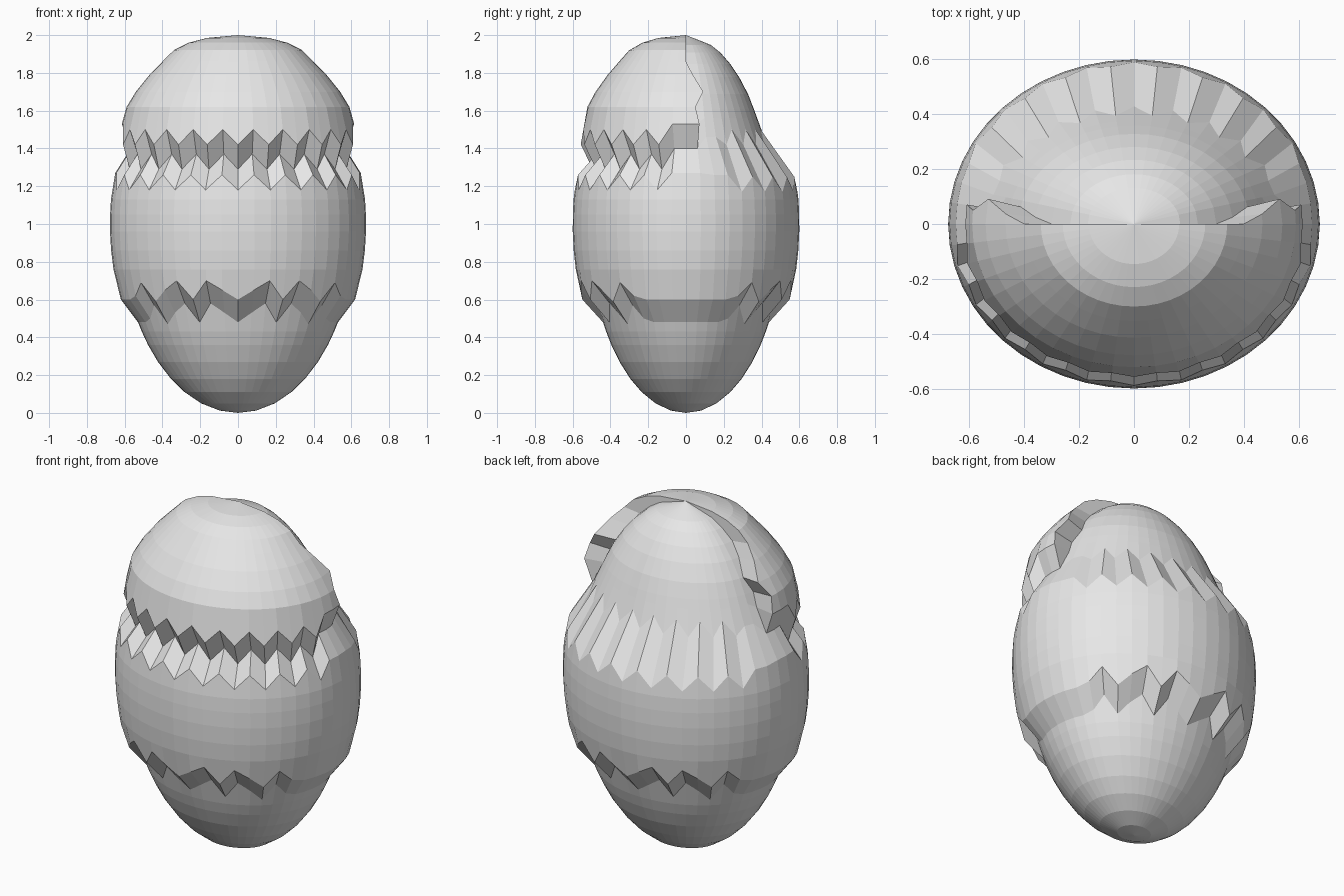
import bpy, bmesh
from math import sin, cos, radians

cube = bpy.data.objects.get("Cube")
if cube:
    bpy.data.objects.remove(cube, do_unlink=True)

# Half-width profiles (height, radius): thick outer shell and the egg inside it
OUTER = [(0.55, 0.60), (0.6, 0.62), (0.7, 0.65), (0.83, 0.67), (1.0, 0.68), (1.14, 0.672),
         (1.27, 0.65), (1.53, 0.615), (1.62, 0.59), (1.71, 0.535), (1.8, 0.46),
         (1.92, 0.34), (1.965, 0.25), (1.985, 0.165), (2.0, 0)]
HEAD = [(1.4, 0.56), (1.48, 0.52), (1.6, 0.465), (1.7, 0.415), (1.8, 0.345), (1.88, 0.27),
        (1.94, 0.19), (1.97, 0.11), (1.985, 0)]
OUTER_DEPTH, BODY_DEPTH, HEAD_DEPTH = 0.885, 0.83, 0.78
NECK = 1.41                                  # the head is flatter above this
STEP = 7.5                                   # degrees between columns
SEAM = 97.5                                  # where the hood ends at each side
LOW_TEETH = [0.6, 0.65, 0.7, 0.6, 0.7, 0.65, 0.59, 0.69, 0.62]
LOW_RINGS = [0.012, 0.05, 0.11, 0.18, 0.27, 0.36, 0.43]
MID_RINGS = [0.76, 0.86, 0.96, 1.05, 1.13]
TOP_RINGS = [1.62, 1.7, 1.79, 1.86, 1.92, 1.96, 1.985]
SEAM_WOBBLE = [95.5, 101, 95, 90, 90, 90, 90]     # jagged hood edge, per top ring


def radius(profile, z):
    for (z0, r0), (z1, r1) in zip(profile, profile[1:]):
        if z <= z1:
            return r0 + (r1 - r0) * (z - z0) / (z1 - z0)
    return 0


def point(angle, z, outer):
    if outer:
        r, depth = radius(OUTER, z), OUTER_DEPTH
    elif z < NECK:
        r, depth = 0.62 * (1 - (z - 1) ** 2) ** 0.5, BODY_DEPTH
    else:
        r, depth = radius(HEAD, z), HEAD_DEPTH
    a = radians(angle)
    return (r * sin(a), -r * cos(a) * depth, z)


def column(angle, hood, seam):
    """Points from bottom to top along one meridian of the right half."""
    i = round(angle / STEP)
    odd = i % 2
    # Jagged heights of the lower edge, band top, groove and hood edge
    j = min(i, 24 - i)
    low = LOW_TEETH[j] if j < len(LOW_TEETH) else 0.6
    if angle < 80:
        brim = 1.42 + 0.08 * odd
        groove, band = brim - 0.13, brim - 0.24
    elif angle < 100:
        brim, groove, band = 1.53, 1.4, 1.27
    elif angle < 118:
        brim, groove, band = 1.56, 1.46, 1.26
    else:
        brim, groove, band = 1.56, 1.42 + 0.08 * odd, 1.17 + 0.08 * odd
    pts = [point(angle, z, False) for z in LOW_RINGS + [low - 0.12]]
    pts += [point(angle, z, True) for z in [low] + MID_RINGS + [band]]
    pts.append(point(angle, groove, False))
    pts.append(point(angle, brim, hood))
    for z, wobble in zip(TOP_RINGS, SEAM_WOBBLE):
        # The head sits just under the hood
        pts.append(point(wobble if seam else angle, z if hood else z - 0.012, hood))
    return pts


# Half the columns, with the seam doubled to form the hood's end wall
half = []
for i in range(25):
    a = i * STEP
    half.append(column(a, a <= SEAM, a == SEAM))
    if a == SEAM:
        half.append(column(a, False, True))
mirrored = [[(-x, y, z) for x, y, z in c] for c in reversed(half[1:-1])]

# Skin the columns into one closed body
bm = bmesh.new()
cols = [[bm.verts.new(p) for p in c] for c in half + mirrored]
bottom = bm.verts.new((0, 0, 0))
top = bm.verts.new((0, 0, 2))
for a, b in zip(cols, cols[1:] + cols[:1]):
    bm.faces.new((bottom, b[0], a[0]))
    bm.faces.new((top, a[-1], b[-1]))
    for k in range(len(a) - 1):
        bm.faces.new((a[k], b[k], b[k + 1], a[k + 1]))
bmesh.ops.remove_doubles(bm, verts=bm.verts, dist=0.0005)
bmesh.ops.recalc_face_normals(bm, faces=bm.faces)

mesh = bpy.data.meshes.new("cracked_egg")
bm.to_mesh(mesh)
bm.free()
egg = bpy.data.objects.new("cracked_egg", mesh)
bpy.context.collection.objects.link(egg)

# Plain grey shell
mat = bpy.data.materials.new("light_grey")
mat.use_nodes = True
grey = (0.8, 0.8, 0.8, 1)
mat.diffuse_color = grey
mat.node_tree.nodes["Principled BSDF"].inputs["Base Color"].default_value = grey
mesh.materials.append(mat)
